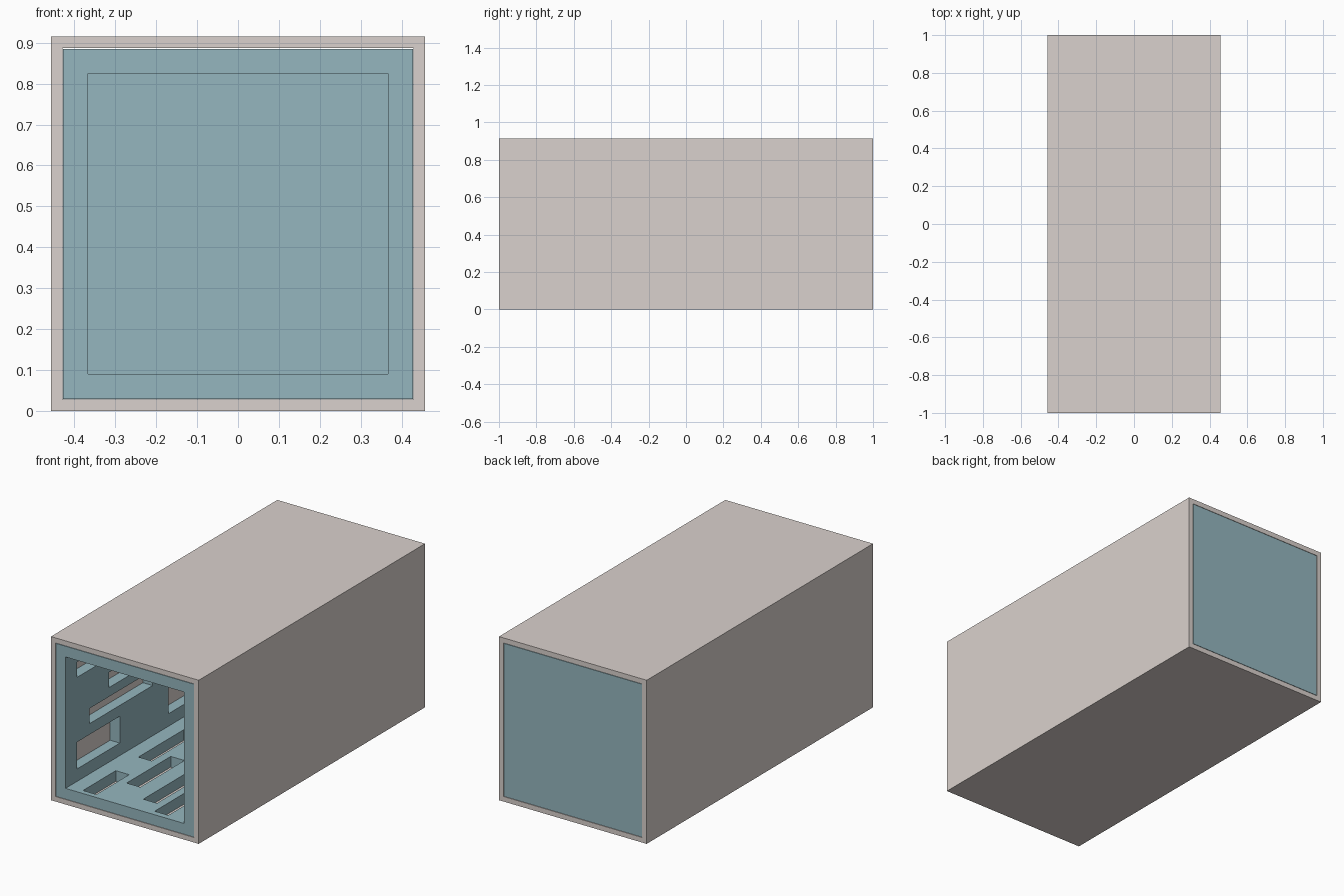
import bpy, bmesh
from mathutils import Vector, Matrix

if "Cube" in bpy.data.objects:
    bpy.data.objects.remove(bpy.data.objects["Cube"])

MID_Z = 0.4575


def material(name, rgb):
    m = bpy.data.materials.new(name)
    m.diffuse_color = (*rgb, 1)
    m.use_nodes = True
    m.node_tree.nodes["Principled BSDF"].inputs["Base Color"].default_value = m.diffuse_color
    return m


def box(bm, lo, hi):
    lo, hi = Vector(lo), Vector(hi)
    mat = Matrix.Translation((lo + hi) / 2) @ Matrix.Diagonal((*(hi - lo), 1))
    return bmesh.ops.create_cube(bm, size=1, matrix=mat)["verts"]


def finish(bm, name, mat=None):
    bmesh.ops.recalc_face_normals(bm, faces=bm.faces)
    me = bpy.data.meshes.new(name)
    bm.to_mesh(me)
    bm.free()
    ob = bpy.data.objects.new(name, me)
    bpy.context.collection.objects.link(ob)
    if mat:
        me.materials.append(mat)
    return ob


def cut(ob, cutter):
    cutter.hide_render = True
    cutter.hide_set(True)
    mod = ob.modifiers.new("cut", "BOOLEAN")
    mod.operation = "DIFFERENCE"
    mod.solver = "EXACT"
    mod.object = cutter
    bpy.context.view_layer.objects.active = ob
    bpy.ops.object.modifier_apply(modifier=mod.name)
    bpy.data.objects.remove(cutter)


# outer sleeve, open at both ends
bm = bmesh.new()
box(bm, (-0.457, -1, 0), (0.457, 1, 0.915))
sleeve = finish(bm, "outer_sleeve", material("sleeve_beige", (0.70, 0.64, 0.61)))
bm = bmesh.new()
box(bm, (-0.429, -1.1, 0.028), (0.429, 1.1, 0.887))
cut(sleeve, finish(bm, "sleeve_cutter"))

# inner box: thick walls, open front, closed back
bm = bmesh.new()
box(bm, (-0.427, -1, 0.03), (0.427, 1, 0.885))
bm.normal_update()
front = min(bm.faces, key=lambda f: f.calc_center_median().y)
bmesh.ops.inset_region(bm, faces=[front], thickness=0.085)
ext = bmesh.ops.extrude_discrete_faces(bm, faces=[front])["faces"][0]
bmesh.ops.translate(bm, verts=ext.verts, vec=(0, 1.915, 0))
inner = finish(bm, "inner_box", material("box_blue", (0.30, 0.47, 0.52)))

# slots through the walls: start, end (from the front), low, high
side_slots = [(0.10, 0.40, 0.672, 0.757), (0.386, 0.80, 0.507, 0.592),
              (0.21, 0.77, 0.371, 0.456), (0.10, 0.48, 0.16, 0.31)]
floor_slots = [(0.03, 0.32, -0.28, -0.197), (0.52, 0.92, -0.28, -0.197),
               (0.23, 0.62, -0.15, -0.065), (0.12, 0.50, 0.03, 0.115),
               (0.035, 0.40, 0.16, 0.245)]
bm = bmesh.new()
for s in (-1, 1):
    for step in (-1, -0.19):
        for y0, y1, z0, z1 in side_slots:
            x0, x1 = sorted((s * 0.5, s * 0.33))
            box(bm, (x0, y0 + step, z0), (x1, y1 + step, z1))
    for step in (-1, -0.05):
        for y0, y1, x0, x1 in floor_slots:
            z0, z1 = sorted((MID_Z + s * 0.5, MID_Z + s * 0.33))
            box(bm, (x0, y0 + step, z0), (x1, y1 + step, z1))
cut(inner, finish(bm, "slot_cutter"))
